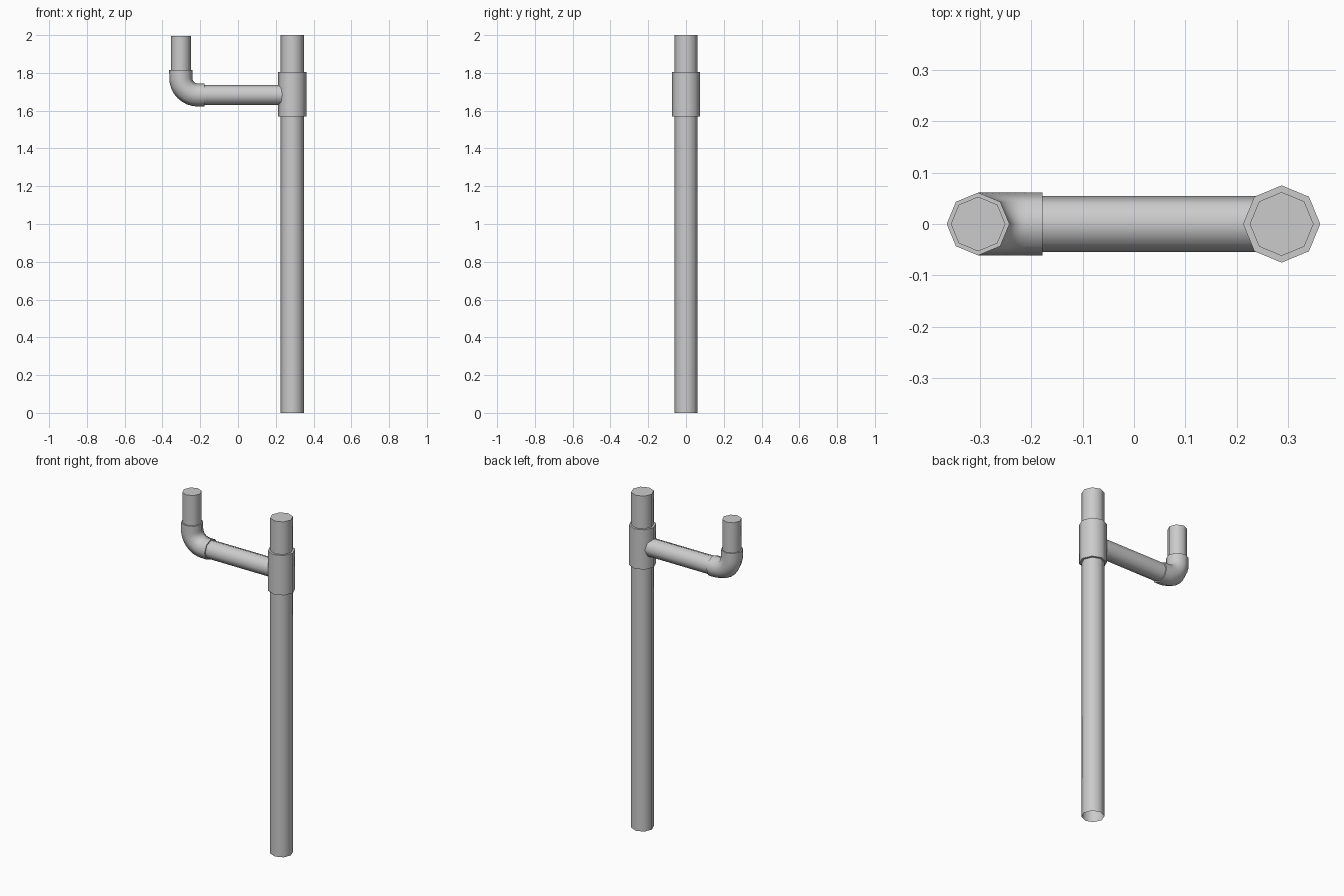
import bpy, bmesh, math
from mathutils import Vector

if "Cube" in bpy.data.objects:
    bpy.data.objects.remove(bpy.data.objects["Cube"])

SIDES = 8
Y = Vector((0, 1, 0))


def pipe(name, path, radius, cap_start=True, cap_end=True):
    """Sweep an octagon along a path lying in the XZ plane."""
    pts = [Vector((x, 0, z)) for x, z in path]
    bm = bmesh.new()
    rings = []
    for i, p in enumerate(pts):
        t = Vector((0, 0, 0))
        if i > 0:
            t += (p - pts[i - 1]).normalized()
        if i < len(pts) - 1:
            t += (pts[i + 1] - p).normalized()
        n = Y.cross(t.normalized())
        ring = []
        for k in range(SIDES):
            a = 2 * math.pi * k / SIDES
            ring.append(bm.verts.new(p + radius * (n * math.cos(a) + Y * math.sin(a))))
        rings.append(ring)
    for a, b in zip(rings, rings[1:]):
        for k in range(SIDES):
            j = (k + 1) % SIDES
            bm.faces.new((a[k], a[j], b[j], b[k]))
    if cap_start:
        bm.faces.new(rings[0])
    if cap_end:
        bm.faces.new(rings[-1])
    bmesh.ops.recalc_face_normals(bm, faces=bm.faces)
    mesh = bpy.data.meshes.new(name)
    bm.to_mesh(mesh)
    bm.free()
    obj = bpy.data.objects.new(name, mesh)
    bpy.context.collection.objects.link(obj)
    bpy.ops.object.select_all(action='DESELECT')
    obj.select_set(True)
    bpy.context.view_layer.objects.active = obj
    bpy.ops.object.shade_smooth_by_angle(angle=math.radians(50))
    return obj


POST_X, RISER_X, ARM_Z = 0.287, -0.303, 1.683
ELBOW_TOP, ELBOW_END, BEND = 1.815, -0.178, 0.09

# Main post, open at the foot, with its joint sleeve
pipe("main_post", [(POST_X, 0), (POST_X, 2)], 0.062, cap_start=False)
pipe("joint_sleeve", [(POST_X, 1.568), (POST_X, 1.805)], 0.075)

# Side arm and short riser
pipe("side_arm", [(ELBOW_END - 0.01, ARM_Z), (POST_X, ARM_Z)], 0.054)
pipe("riser", [(RISER_X, ELBOW_TOP - 0.01), (RISER_X, 1.995)], 0.053)

# Elbow joining arm and riser
cx, cz = RISER_X + BEND, ARM_Z + BEND
arc = [(cx - BEND * math.cos(a), cz - BEND * math.sin(a))
       for a in (math.pi / 2 * i / 8 for i in range(9))]
pipe("elbow", [(RISER_X, ELBOW_TOP)] + arc + [(ELBOW_END, ARM_Z)], 0.061)
